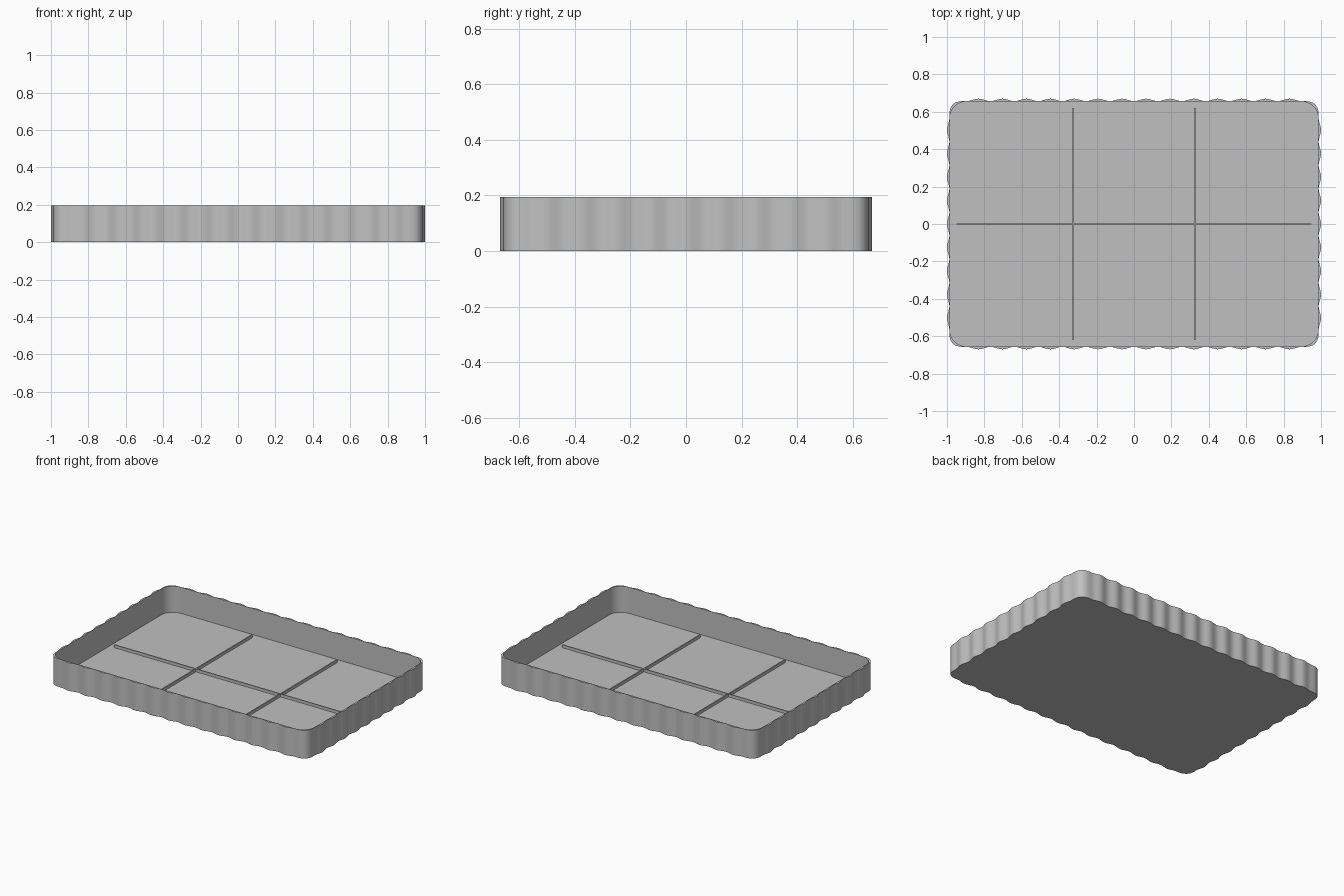
import bpy, bmesh, math
from mathutils import Vector

if "Cube" in bpy.data.objects:
    bpy.data.objects.remove(bpy.data.objects["Cube"], do_unlink=True)

HALF_X, HALF_Y, RADIUS = 0.985, 0.655, 0.09
HEIGHT, FLOOR = 0.195, 0.014
GAP, BUMP = 0.002, 0.013
STEPS = 8

grey = bpy.data.materials.new("plain grey")
grey.use_nodes = True
colour = (0.53, 0.53, 0.53, 1)
grey.diffuse_color = colour
grey.node_tree.nodes["Principled BSDF"].inputs["Base Color"].default_value = colour


def finish(name, bm):
    bmesh.ops.recalc_face_normals(bm, faces=bm.faces)
    mesh = bpy.data.meshes.new(name)
    bm.to_mesh(mesh)
    bm.free()
    mesh.materials.append(grey)
    obj = bpy.data.objects.new(name, mesh)
    bpy.context.collection.objects.link(obj)
    return obj


def tray_path():
    """Rounded rectangle as (point, outward normal, flute depth)."""
    cx, cy = HALF_X - RADIUS, HALF_Y - RADIUS
    corners = [Vector((cx, -cy)), Vector((cx, cy)), Vector((-cx, cy)), Vector((-cx, -cy))]
    path = []
    for k, corner in enumerate(corners):
        # One flute wraps each corner
        start = (k - 1) * math.pi / 2
        for i in range(STEPS):
            t = i / STEPS
            a = start + t * math.pi / 2
            n = Vector((math.cos(a), math.sin(a)))
            path.append((corner + n * RADIUS, n, wave(t)))
        # Flutes along the straight side
        n = Vector((math.cos(start + math.pi / 2), math.sin(start + math.pi / 2)))
        p, q = corner + n * RADIUS, corners[(k + 1) % 4] + n * RADIUS
        flutes = round((q - p).length / 0.127)
        for i in range(flutes * STEPS):
            path.append((p.lerp(q, i / (flutes * STEPS)), n, wave(i / STEPS)))
    return path


def wave(t):
    return GAP + BUMP * (1 - math.cos(2 * math.pi * t)) / 2


# Fluted tray: smooth inside, wavy outside
bm = bmesh.new()
path = tray_path()


def ring(z, outside):
    return [bm.verts.new((*(p + n * d * outside), z)) for p, n, d in path]


rings = [ring(0, 1), ring(HEIGHT, 1), ring(HEIGHT, 0), ring(FLOOR, 0)]
for low, high in zip(rings, rings[1:]):
    for i in range(len(path)):
        j = (i + 1) % len(path)
        bm.faces.new((low[i], low[j], high[j], high[i]))
bm.faces.new(rings[0])
bm.faces.new(rings[-1])
tray = finish("fluted_tray", bm)
bpy.ops.object.select_all(action="DESELECT")
tray.select_set(True)
bpy.context.view_layer.objects.active = tray
bpy.ops.object.shade_smooth_by_angle(angle=math.radians(35))


# Low ribs dividing the floor
def rib(name, x, size_x, size_y):
    bottom, top = FLOOR - 0.005, FLOOR + 0.02
    bm = bmesh.new()
    bmesh.ops.create_cube(bm, size=1)
    bmesh.ops.scale(bm, vec=(size_x, size_y, top - bottom), verts=bm.verts)
    bmesh.ops.translate(bm, vec=(x, 0, (top + bottom) / 2), verts=bm.verts)
    finish(name, bm)


rib("long_rib", 0, 1.9, 0.008)
for side, x in (("right", -0.325), ("left", 0.325)):
    rib(side + "_cross_rib", x, 0.008, 1.24)
